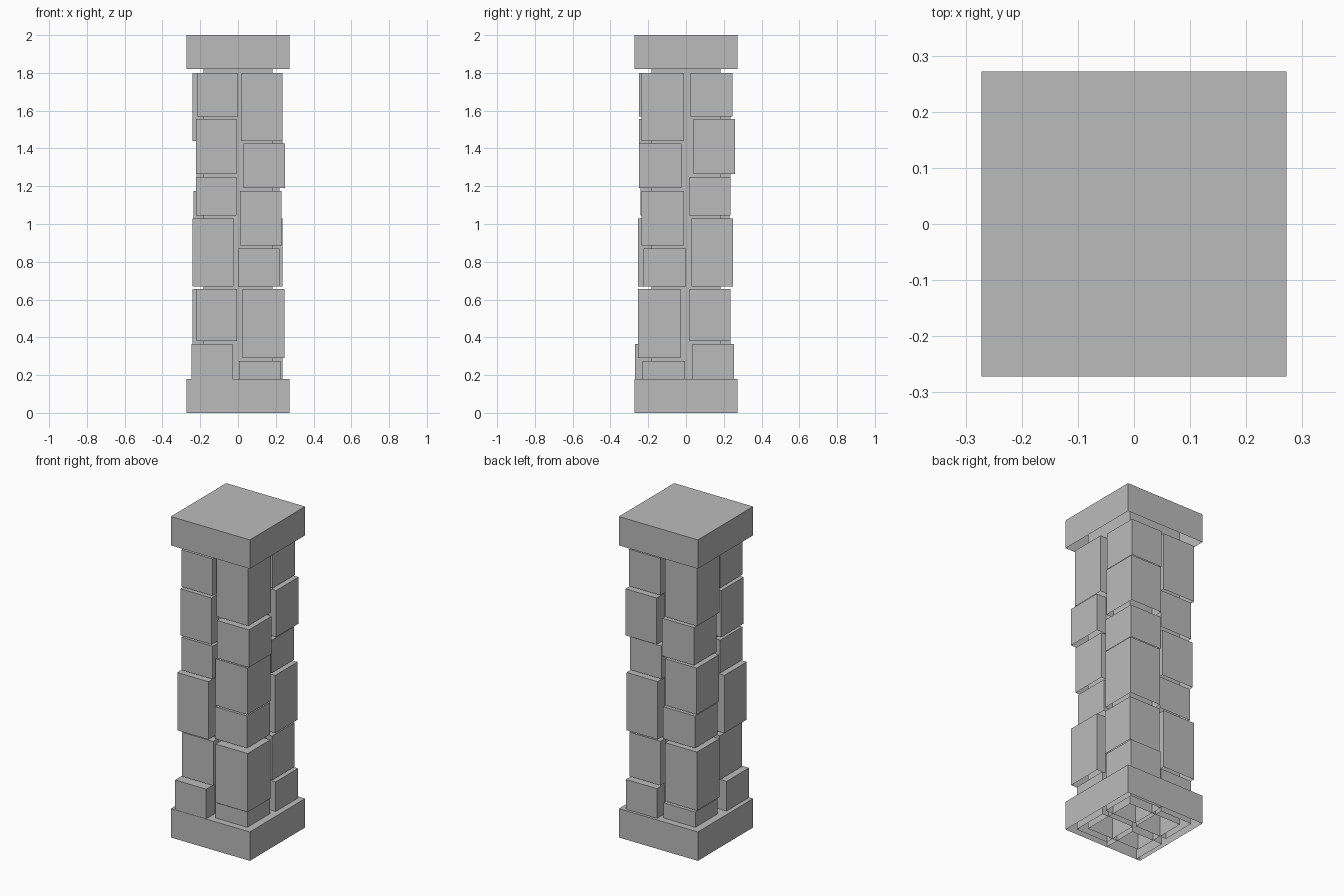
import bpy
import bmesh

default = bpy.data.objects.get("Cube")
if default:
    bpy.data.objects.remove(default, do_unlink=True)

# One plain stone colour
stone = bpy.data.materials.new("stone_grey")
stone.use_nodes = True
GREY = (0.5, 0.5, 0.5, 1)
stone.diffuse_color = GREY
stone.node_tree.nodes["Principled BSDF"].inputs["Base Color"].default_value = GREY


def open_block(name, low, high):
    """Box between two corners, with no underside."""
    bm = bmesh.new()
    bmesh.ops.create_cube(bm, size=1)
    for v in bm.verts:
        for axis in range(3):
            v.co[axis] = high[axis] if v.co[axis] > 0 else low[axis]
    bm.normal_update()
    underside = [f for f in bm.faces if f.normal.z < -0.5]
    bmesh.ops.delete(bm, geom=underside, context="FACES")
    mesh = bpy.data.meshes.new(name)
    bm.to_mesh(mesh)
    bm.free()
    mesh.materials.append(stone)
    block = bpy.data.objects.new(name, mesh)
    bpy.context.collection.objects.link(block)
    return block


def square_block(name, half, bottom, top):
    return open_block(name, (-half, -half, bottom), (half, half, top))


# Base, cap and the inner core
square_block("base", 0.272, 0, 0.18)
square_block("cap", 0.272, 1.82, 2)
square_block("core", 0.182, 0, 1.95)

# Top heights of the stones in the two alternating courses, from the top down
GAP = 0.015
COURSE_A = [1.8, 1.425, 1.175, 0.87, 0.655, 0.275]
COURSE_B = [1.8, 1.555, 1.25, 1.03, 0.655, 0.365]


def corner_stack(name, sx, sy, tops, reach_x, reach_y, width_x, width_y):
    """Stack of stones at one corner; reach is each stone's outer face."""
    bottoms = [t + GAP for t in tops[1:]] + [0]
    for i, (top, bottom, rx, ry) in enumerate(zip(tops, bottoms, reach_x, reach_y)):
        xs = sorted((sx * rx, sx * (rx - width_x)))
        ys = sorted((sy * ry, sy * (ry - width_y)))
        open_block(f"{name}_stone_{i + 1}",
                   (xs[0], ys[0], bottom), (xs[1], ys[1], top))


# Four corner stacks, opposite corners share a course pattern
corner_stack("front_left", 1, -1, COURSE_A,
             [.235, .25, .23, .22, .245, .225],
             [.235, .25, .235, .225, .255, .23], 0.22, 0.225)
corner_stack("front_right", -1, -1, COURSE_B,
             [.215, .222, .222, .24, .22, .245],
             [.25, .25, .24, .255, .235, .27], 0.215, 0.22)
corner_stack("back_left", 1, 1, COURSE_B,
             [.22, .235, .22, .235, .225, .235],
             [.245, .26, .235, .25, .235, .255], 0.215, 0.22)
corner_stack("back_right", -1, 1, COURSE_A,
             [.24, .22, .235, .22, .24, .225],
             [.235, .235, .23, .225, .235, .23], 0.22, 0.22)
